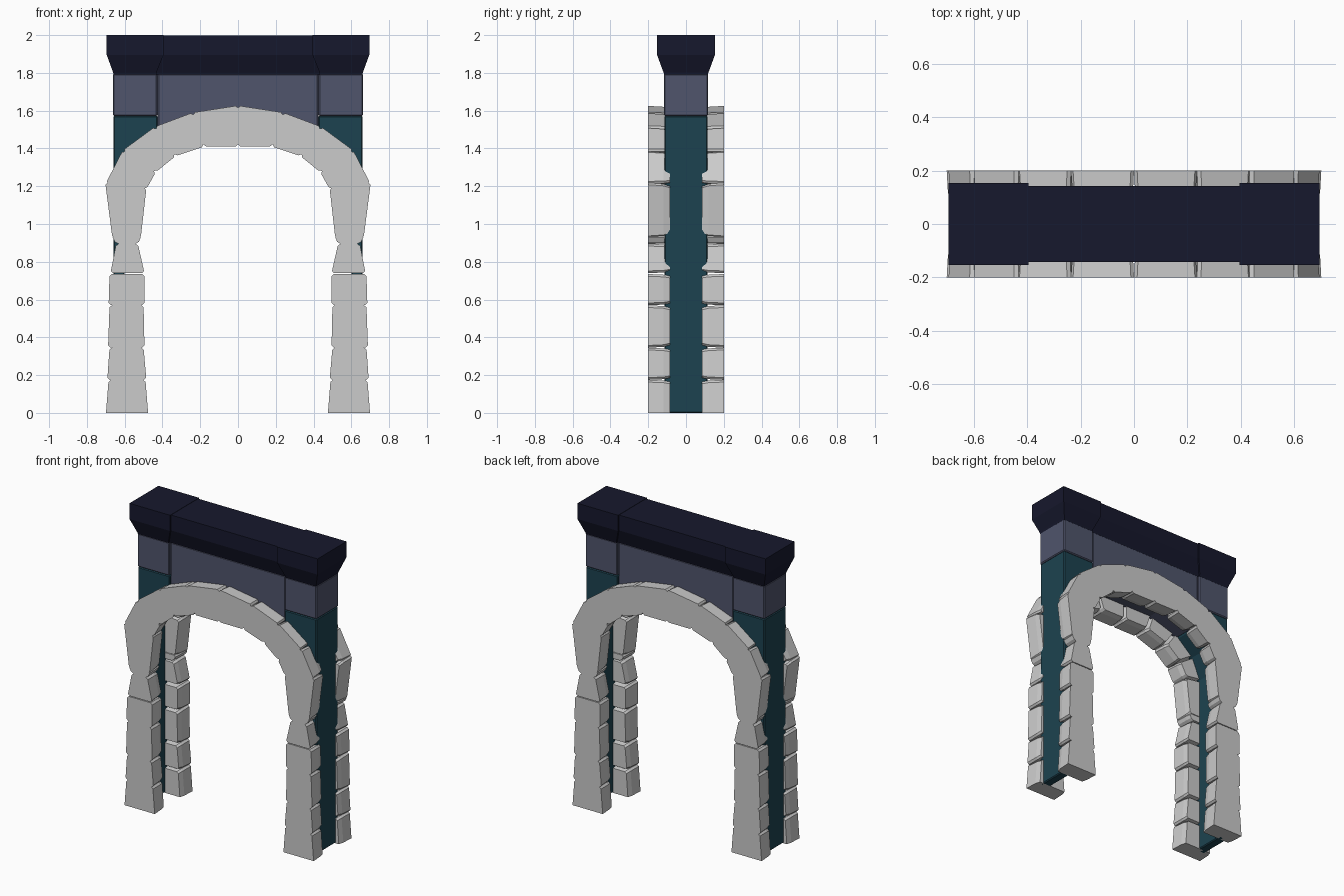
import bpy, bmesh
from mathutils import Vector

if "Cube" in bpy.data.objects:
    bpy.data.objects.remove(bpy.data.objects["Cube"])


def material(name, rgb):
    m = bpy.data.materials.new(name)
    m.diffuse_color = (*rgb, 1)
    m.use_nodes = True
    m.node_tree.nodes["Principled BSDF"].inputs["Base Color"].default_value = m.diffuse_color
    return m


NAVY = material("navy", (0.008, 0.009, 0.026))
SLATE = material("slate", (0.08, 0.09, 0.15))
TEAL = material("teal", (0.012, 0.055, 0.08))


def loft(name, loops, mat=None, bevel=0):
    """Join matching closed loops into a solid with capped ends."""
    bm = bmesh.new()
    rings = [[bm.verts.new(p) for p in loop] for loop in loops]
    n = len(rings[0])
    for a, b in zip(rings, rings[1:]):
        for i in range(n):
            j = (i + 1) % n
            bm.faces.new((a[i], a[j], b[j], b[i]))
    bm.faces.new(rings[0])
    bm.faces.new(rings[-1])
    bmesh.ops.recalc_face_normals(bm, faces=bm.faces)
    me = bpy.data.meshes.new(name)
    bm.to_mesh(me)
    bm.free()
    ob = bpy.data.objects.new(name, me)
    bpy.context.collection.objects.link(ob)
    if mat:
        me.materials.append(mat)
    if bevel:
        mod = ob.modifiers.new("bevel", 'BEVEL')
        mod.width = bevel
        mod.segments = 1
    return ob


def slab(name, outline, depth, mat, bevel=0.006):
    return loft(name, [[(x, y, z) for x, z in outline] for y in (-depth, depth)], mat, bevel)


def stone(name, quad, sx, sy):
    """Chipped-corner stone, widest on its outer face and tapering into the wall."""
    pts = [Vector(q) for q in quad]
    outline = []
    for i, p in enumerate(pts):
        for q in (pts[i - 1], pts[(i + 1) % 4]):
            outline.append(p + (q - p).normalized() * 0.012)
    mid = sum(pts, Vector((0, 0))) / 4
    loops = []
    for y, s in ((0.2, 1), (0.12, 0.96), (0.085, 0.88)):
        ring = [mid + (p - mid) * s for p in outline]
        # the feet stay flat on the ground
        loops.append([(sx * p.x, sy * y, 0 if o.y < 0.02 and i in GROUND else p.y)
                      for i, (p, o) in enumerate(zip(ring, outline))])
    loft(name, loops)


GROUND = (0, 1, 2, 3)

# Leg courses: (bottom z, outer, inner, top z, outer, inner)
courses = [(0, .70, .475, .175, .685, .49), (.175, .692, .485, .345, .68, .50),
           (.345, .688, .495, .57, .68, .50), (.57, .685, .495, .735, .68, .495),
           (.74, .675, .495, .895, .645, .53)]
stones = [[(o, z), (i, z), (ti, tz), (to, tz)] for z, o, i, tz, to, ti in courses]
stones.append([(.665, .925), (.515, .925), (.485, 1.19), (.703, 1.22)])
stones.append([(.645, .895), (.53, .895), (.51, .94), (.67, .94)])

# Voussoirs between the outer and inner arch curves
outer = [(.70, 1.215), (.61, 1.39), (.44, 1.515), (.24, 1.59), (0, 1.627)]
inner = [(.485, 1.185), (.435, 1.275), (.33, 1.36), (.18, 1.41), (0, 1.41)]
for k in range(4):
    stones.append([outer[k], inner[k], inner[k + 1], outer[k + 1]])

for sy, face in ((-1, "front"), (1, "back")):
    for sx, side in ((1, "right"), (-1, "left")):
        for k, q in enumerate(stones):
            stone(f"{face}_{side}_arch_stone_{k + 1}", q, sx, sy)

# Recessed core piers, frieze blocks and cornice ends
pier = [(.66, 0), (.66, 1.572), (.425, 1.572), (.425, 1.44), (.54, 1.34), (.60, 1.2), (.60, 0)]
for sx, side in ((1, "right"), (-1, "left")):
    slab(f"{side}_core_pier", [(sx * x, z) for x, z in pier], 0.115, TEAL)
    slab(f"{side}_frieze_block",
         [(sx * .427, 1.572), (sx * .662, 1.572), (sx * .662, 1.795), (sx * .427, 1.795)], 0.117, SLATE)
    loft(f"{side}_cornice_end",
         [[(sx * a, -d, z), (sx * b, -d, z), (sx * b, d, z), (sx * a, d, z)]
          for z, a, b, d in ((1.79, .43, .658, .115), (1.805, .43, .662, .12),
                             (1.895, .395, .695, .153), (2.0, .395, .695, .153))], NAVY)

# Central spandrel and cornice
slab("central_spandrel", [(-.425, 1.795), (-.425, 1.44), (-.2, 1.51), (.2, 1.51),
                          (.425, 1.44), (.425, 1.795)], 0.108, SLATE)
loft("central_cornice",
     [[(-.44, -d, z), (.44, -d, z), (.44, d, z), (-.44, d, z)]
      for z, d in ((1.79, .105), (1.805, .11), (1.895, .143), (1.998, .143))], NAVY)
